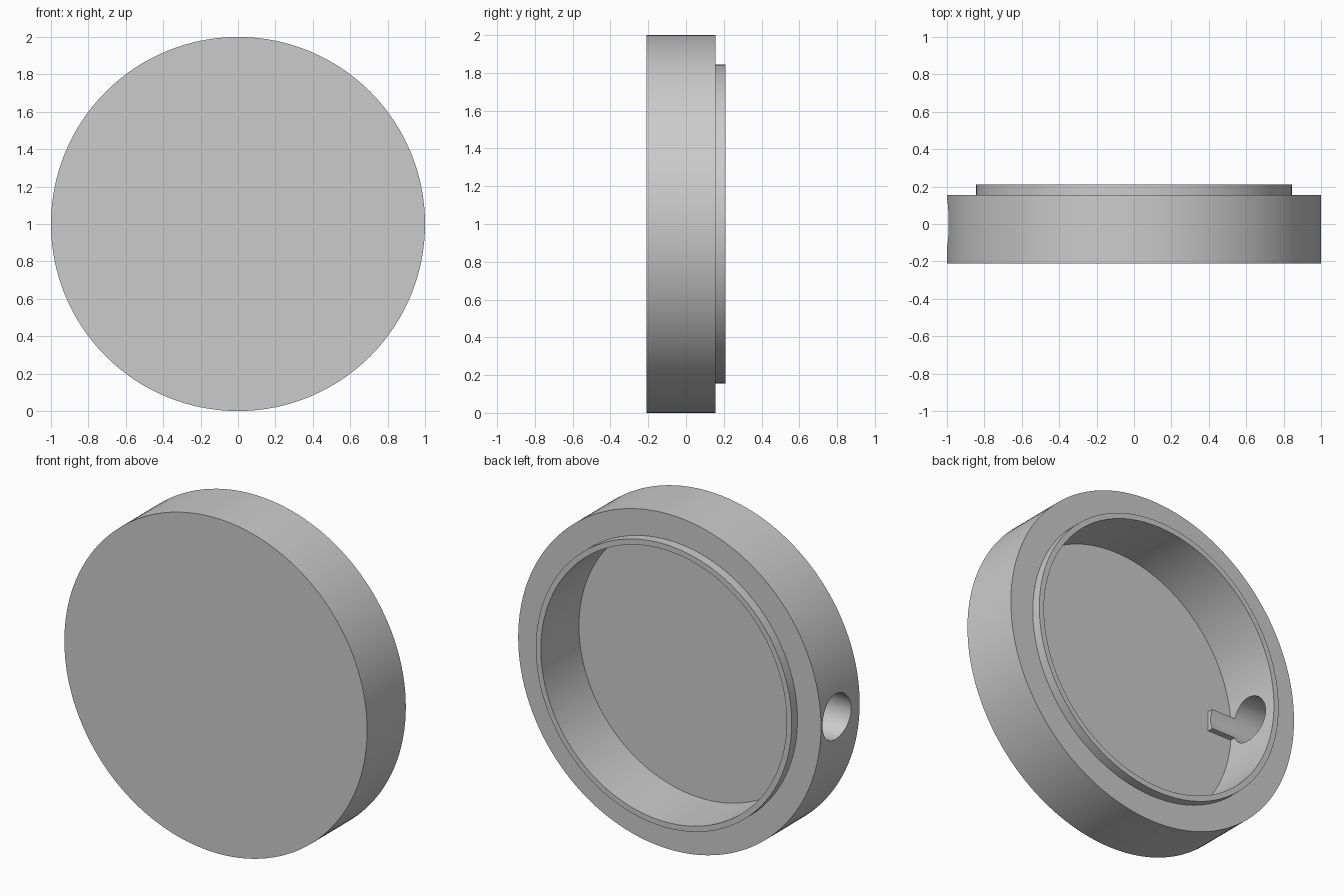
import bpy, bmesh, math
from mathutils import Matrix, Vector

cube = bpy.data.objects.get("Cube")
if cube:
    bpy.data.objects.remove(cube, do_unlink=True)

GREY = (0.6, 0.6, 0.6, 1.0)
mat = bpy.data.materials.new("plain grey")
mat.use_nodes = True
mat.diffuse_color = GREY
mat.node_tree.nodes["Principled BSDF"].inputs["Base Color"].default_value = GREY


def make_object(name, bm):
    bmesh.ops.recalc_face_normals(bm, faces=bm.faces)
    mesh = bpy.data.meshes.new(name)
    bm.to_mesh(mesh)
    bm.free()
    mesh.materials.append(mat)
    obj = bpy.data.objects.new(name, mesh)
    bpy.context.collection.objects.link(obj)
    return obj


def combine(target, tool, operation):
    mod = target.modifiers.new(operation.lower(), 'BOOLEAN')
    mod.operation = operation
    mod.solver = 'EXACT'
    mod.object = tool
    bpy.context.view_layer.objects.active = target
    bpy.ops.object.modifier_apply(modifier=mod.name)
    bpy.data.objects.remove(tool, do_unlink=True)


# Round cup: profile of (radius, y) turned about the y axis
SEGMENTS = 128
FRONT, SHOULDER, BACK, FLOOR = -0.21, 0.155, 0.21, -0.15
profile = [(1, FRONT), (1, SHOULDER), (0.845, SHOULDER),
           (0.845, BACK), (0.812, BACK), (0.812, FLOOR)]
bm = bmesh.new()
rings = []
for radius, y in profile:
    rings.append([bm.verts.new((radius * math.cos(a), y, 1 + radius * math.sin(a)))
                  for a in (math.tau * i / SEGMENTS for i in range(SEGMENTS))])
for lower, upper in zip(rings, rings[1:]):
    for i in range(SEGMENTS):
        j = (i + 1) % SEGMENTS
        bm.faces.new((lower[i], lower[j], upper[j], upper[i]))
bm.faces.new(rings[0])
bm.faces.new(rings[-1])
cup = make_object("round_cup", bm)

# Small rib on the floor that carries the side hole inwards
bm = bmesh.new()
bmesh.ops.create_cube(bm, size=1, matrix=Matrix.Translation((-0.75, -0.12, 1))
                      @ Matrix.Diagonal((0.2, 0.12, 0.12, 1)))
combine(cup, make_object("floor_rib", bm), 'UNION')

# Side hole, which also hollows the top of the rib
bm = bmesh.new()
bmesh.ops.create_cone(bm, cap_ends=True, segments=64, radius1=0.135, radius2=0.135,
                      depth=0.7, matrix=Matrix.Translation((-0.9, 0.005, 1))
                      @ Matrix.Rotation(math.pi / 2, 4, 'Y'))
hole = make_object("hole_cutter", bm)
hole.hide_render = True
combine(cup, hole, 'DIFFERENCE')

# Smooth walls with crisp rims
bpy.ops.object.select_all(action='DESELECT')
cup.select_set(True)
bpy.context.view_layer.objects.active = cup
bpy.ops.object.shade_smooth_by_angle(angle=math.radians(30))
